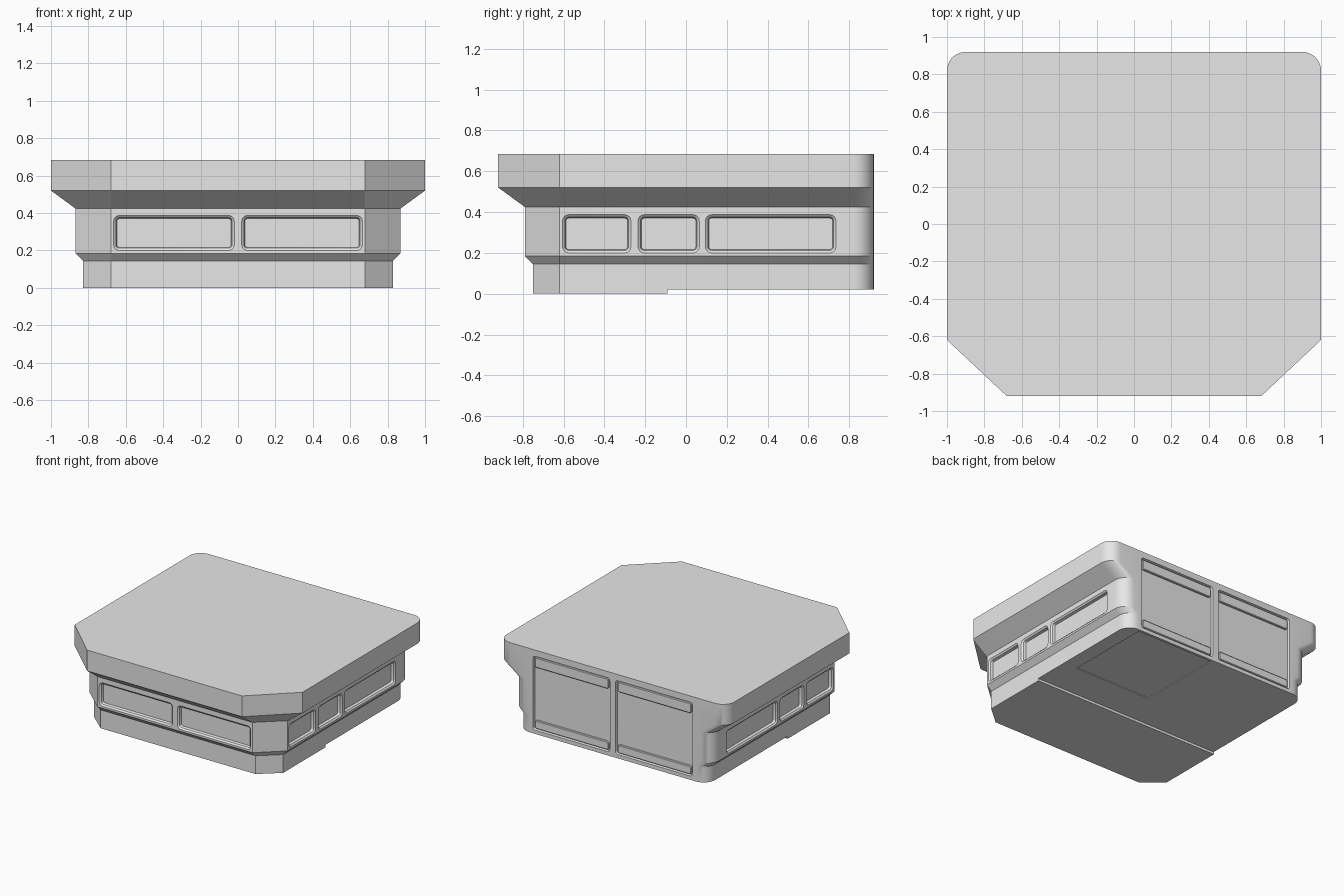
import bpy, bmesh, math
from mathutils import Vector

cube = bpy.data.objects.get("Cube")
if cube:
    bpy.data.objects.remove(cube, do_unlink=True)

grey = bpy.data.materials.new("light_grey")
grey.use_nodes = True
grey.diffuse_color = (0.8, 0.8, 0.8, 1)
grey.node_tree.nodes["Principled BSDF"].inputs["Base Color"].default_value = (0.8, 0.8, 0.8, 1)

BACK = 0.92


def loft(bm, loops):
    """Skin a stack of equal-length closed loops and cap both ends."""
    rings = [[bm.verts.new(p) for p in loop] for loop in loops]
    for a, b in zip(rings, rings[1:]):
        for i in range(len(a)):
            j = (i + 1) % len(a)
            bm.faces.new((a[i], a[j], b[j], b[i]))
    bm.faces.new(rings[0][::-1])
    bm.faces.new(rings[-1])


def finish(bm, name):
    bmesh.ops.recalc_face_normals(bm, faces=bm.faces)
    mesh = bpy.data.meshes.new(name)
    bm.to_mesh(mesh)
    bm.free()
    mesh.materials.append(grey)
    ob = bpy.data.objects.new(name, mesh)
    bpy.context.collection.objects.link(ob)
    return ob


def activate(ob):
    bpy.ops.object.select_all(action='DESELECT')
    ob.select_set(True)
    bpy.context.view_layer.objects.active = ob


def outline(half, front, z, radius=0.1, steps=8):
    """Plan outline: cut corners at the front, round corners at the back."""
    right = [(0.68, front), (half, -0.62)]
    for i in range(steps + 1):
        a = math.pi / 2 * i / steps
        right.append((half - radius + radius * math.cos(a),
                      BACK - radius + radius * math.sin(a)))
    return [(x, y, z) for x, y in right] + [(-x, y, z) for x, y in reversed(right)]


def rounded_panel(bm, origin, u, v, n, ulim, vlim, radius, layers):
    """Rounded rectangle on a wall; layers are (offset along n, inset)."""
    loops = []
    for off, inset in layers:
        r = max(radius - inset, 0.004)
        loop = []
        for k in range(4):
            su, sv = (1, -1, -1, 1)[k], (1, 1, -1, -1)[k]
            cu = (ulim[1] - inset - r) if su > 0 else (ulim[0] + inset + r)
            cv = (vlim[1] - inset - r) if sv > 0 else (vlim[0] + inset + r)
            for i in range(5):
                a = math.pi / 2 * (k + i / 4)
                loop.append(origin + u * (cu + r * math.cos(a))
                            + v * (cv + r * math.sin(a)) + n * off)
        loops.append(loop)
    loft(bm, loops)


X, Y, Z = Vector((1, 0, 0)), Vector((0, 1, 0)), Vector((0, 0, 1))

# Main shell: skirt, ledge, window band, flared roof
bm = bmesh.new()
loft(bm, [outline(*s) for s in [(0.83, -0.75, 0.02), (0.83, -0.75, 0.145),
                                (0.87, -0.79, 0.185), (0.87, -0.79, 0.425),
                                (1.0, BACK * -1, 0.52), (1.0, BACK * -1, 0.685)]])
body = finish(bm, "body_shell")

# Recess cutters: windows, back doors, floor hatch
bm = bmesh.new()
window = [(0.01, 0), (0, 0), (-0.01, 0.012), (-0.03, 0.017)]
for lo, hi in [(-0.665, -0.02), (0.02, 0.665)]:
    rounded_panel(bm, Y * -0.79, X, Z, -Y, (lo, hi), (0.2, 0.387), 0.03, window)
for side in (-1, 1):
    for lo, hi in [(-0.605, -0.27), (-0.235, 0.065), (0.095, 0.735)]:
        rounded_panel(bm, X * 0.87 * side, Y, Z, X * side,
                      (lo, hi), (0.2, 0.387), 0.03, window)
    door = sorted((0.025 * side, 0.7 * side))
    rounded_panel(bm, Y * BACK, X, Z, Y, door, (0.05, 0.635), 0.02,
                  [(0.01, 0), (0, 0), (-0.02, 0.004)])
rounded_panel(bm, Z * 0.02, X, Y, -Z, (0.03, 0.71), (0.2, 0.9), 0.008,
              [(0.01, 0), (-0.006, 0)])
cutter = finish(bm, "recess_cutter")
cutter.hide_render = True

activate(body)
mod = body.modifiers.new("recesses", 'BOOLEAN')
mod.operation = 'DIFFERENCE'
mod.solver = 'EXACT'
mod.object = cutter
bpy.ops.object.modifier_apply(modifier=mod.name)
bpy.data.objects.remove(cutter, do_unlink=True)
bpy.ops.object.shade_smooth_by_angle(angle=math.radians(25))

# Front floor pad
bm = bmesh.new()
plan = [(0.68, -0.75), (0.83, -0.62), (0.83, -0.09)]
plan += [(-x, y) for x, y in reversed(plan)]
loft(bm, [[(x, y, z) for x, y in plan] for z in (0, 0.02)])
finish(bm, "front_floor_pad")

# Horizontal rails at the top and bottom of each back door
for side, label in ((1, "left"), (-1, "right")):
    for low, high, level in [(0.06, 0.125, "lower"), (0.545, 0.625, "upper")]:
        bm = bmesh.new()
        rounded_panel(bm, Y * (BACK - 0.02), X, Z, Y,
                      sorted((0.04 * side, 0.685 * side)), (low, high), 0.015,
                      [(-0.005, 0), (0.012, 0), (0.016, 0.005)])
        rail = finish(bm, f"{label}_door_{level}_rail")
        activate(rail)
        bpy.ops.object.shade_smooth_by_angle(angle=math.radians(25))
